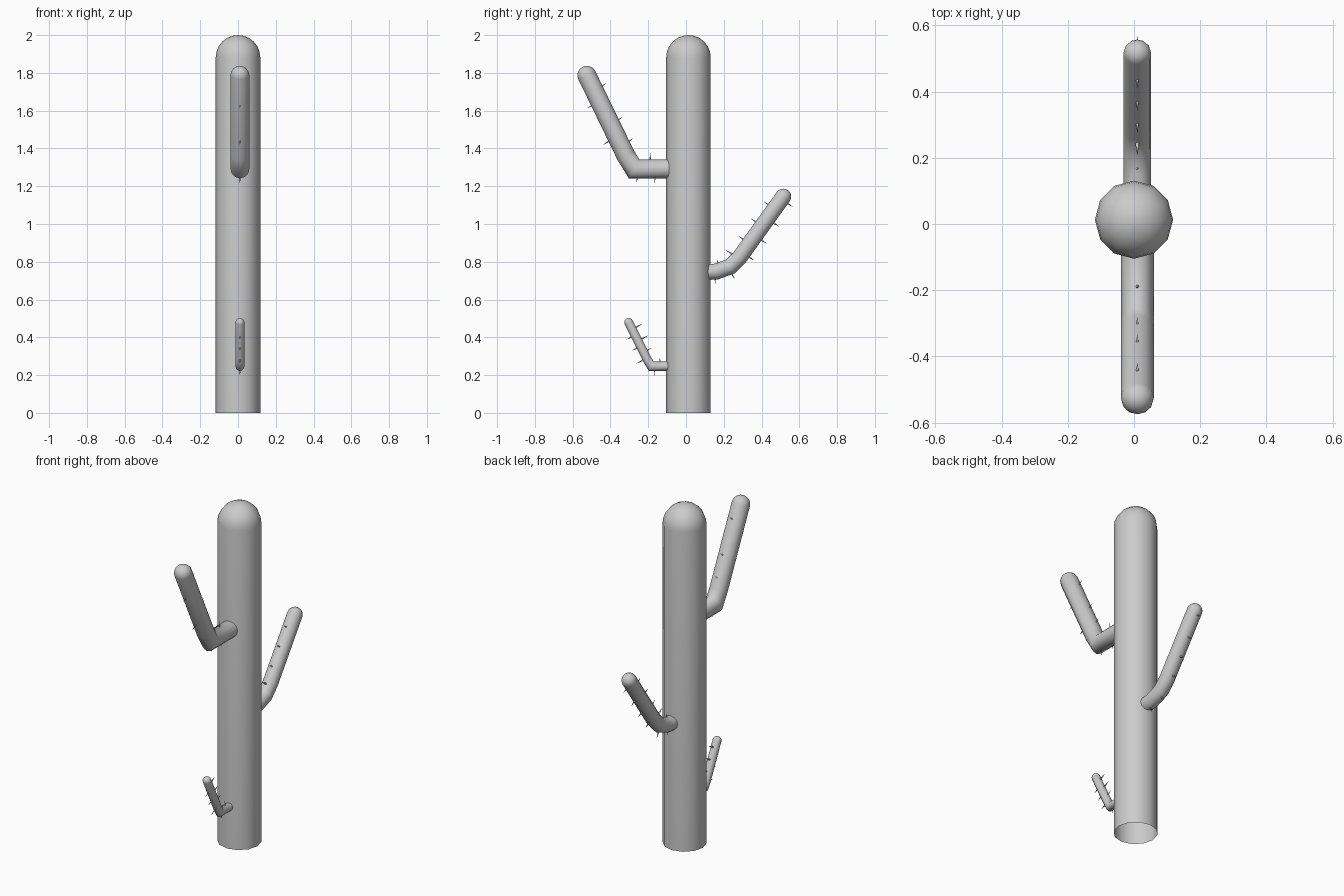
import bpy, bmesh
from math import sin, cos, pi, radians
from mathutils import Vector

if "Cube" in bpy.data.objects:
    bpy.data.objects.remove(bpy.data.objects["Cube"])

ARM_X = 0.01


def finish(name, bm):
    bmesh.ops.recalc_face_normals(bm, faces=bm.faces)
    for f in bm.faces:
        f.smooth = True
    me = bpy.data.meshes.new(name)
    bm.to_mesh(me)
    bm.free()
    ob = bpy.data.objects.new(name, me)
    bpy.context.collection.objects.link(ob)
    return ob


def domed_tube(name, path, r, cx, sides=12, cap_rings=5):
    """Tube along a (y, z) path, open at the start, hemisphere at the end."""
    pts = [Vector((cx, y, z)) for y, z in path]
    dirs = [(b - a).normalized() for a, b in zip(pts, pts[1:])]
    bm = bmesh.new()
    rings = []

    def ring(c, t, rad, mitre=1.0):
        n = Vector((0, -t.z, t.y))
        rings.append([bm.verts.new(c + Vector((rad * cos(a), 0, 0)) + n * (rad * mitre * sin(a)))
                      for a in (2 * pi * i / sides for i in range(sides))])

    for i, p in enumerate(pts):
        d0, d1 = dirs[max(i - 1, 0)], dirs[min(i, len(dirs) - 1)]
        t = (d0 + d1).normalized()
        ring(p, t, r, 1 / t.dot(d1))
    for k in range(1, cap_rings):
        a = pi / 2 * k / cap_rings
        ring(pts[-1] + dirs[-1] * r * sin(a), dirs[-1], r * cos(a))
    tip = bm.verts.new(pts[-1] + dirs[-1] * r)
    for a, b in zip(rings, rings[1:]):
        for i in range(sides):
            j = (i + 1) % sides
            bm.faces.new((a[i], a[j], b[j], b[i]))
    for i in range(sides):
        bm.faces.new((rings[-1][i], rings[-1][(i + 1) % sides], tip))
    return finish(name, bm)


def spines(name, data, length, rad, sides=6):
    """Thin cones given by tip (y, z) and outward angle in the yz plane."""
    bm = bmesh.new()
    for y, z, ang in data:
        d = Vector((0, cos(radians(ang)), sin(radians(ang))))
        n = Vector((0, -d.z, d.y))
        tip = Vector((ARM_X, y, z))
        base = [bm.verts.new(tip - d * length + Vector((rad * cos(a), 0, 0)) + n * rad * sin(a))
                for a in (2 * pi * i / sides for i in range(sides))]
        top = bm.verts.new(tip)
        for i in range(sides):
            bm.faces.new((base[i], base[(i + 1) % sides], top))
        bm.faces.new(base[::-1])
    return finish(name, bm)


# Trunk
domed_tube("trunk", [(0.013, 0), (0.013, 1.882)], 0.118, 0.0, cap_rings=6)

# Arms
domed_tube("upper_arm", [(-0.07, 1.292), (-0.275, 1.292), (-0.318, 1.362), (-0.525, 1.787)],
           0.05, ARM_X)
domed_tube("middle_arm", [(0.09, 0.745), (0.16, 0.748), (0.235, 0.775), (0.285, 0.825),
                          (0.515, 1.145)], 0.042, ARM_X)
domed_tube("lower_arm", [(-0.07, 0.247), (-0.184, 0.247), (-0.205, 0.282), (-0.303, 0.478)],
           0.024, ARM_X)

# Spines
spines("upper_arm_spines", [
    (-0.19, 1.38, 92), (-0.26, 1.215, 270), (-0.165, 1.213, 270),
    (-0.44, 1.417, 215), (-0.525, 1.612, 210),
    (-0.28, 1.455, 38), (-0.333, 1.57, 38), (-0.418, 1.75, 38)], 0.055, 0.007)
spines("middle_arm_spines", [
    (0.166, 0.82, 95), (0.154, 0.68, 268), (0.26, 0.705, 300),
    (0.207, 0.865, 146), (0.275, 0.938, 146), (0.342, 1.03, 146), (0.41, 1.12, 146),
    (0.365, 0.805, -33), (0.43, 0.895, -33), (0.495, 0.985, -33), (0.567, 1.09, -33)],
    0.05, 0.007)
spines("lower_arm_spines", [
    (-0.138, 0.297, 90), (-0.168, 0.197, 270),
    (-0.262, 0.262, 206), (-0.29, 0.328, 206), (-0.318, 0.388, 206),
    (-0.23, 0.472, 28), (-0.2, 0.41, 28), (-0.178, 0.346, 28)], 0.045, 0.006)
